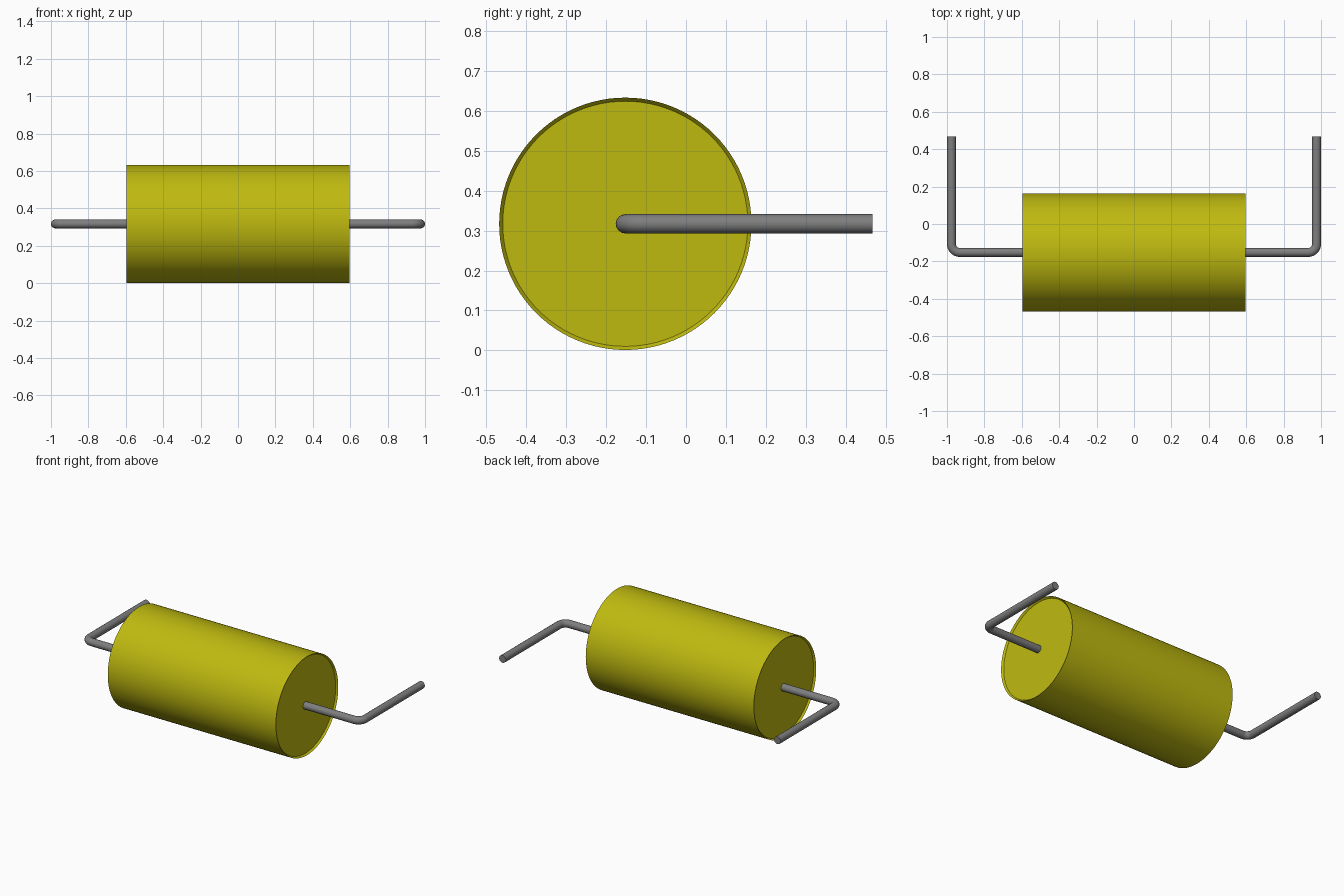
import bpy, bmesh, math
from mathutils import Matrix

if "Cube" in bpy.data.objects:
    bpy.data.objects.remove(bpy.data.objects["Cube"], do_unlink=True)

AXIS_Y, AXIS_Z = -0.152, 0.317      # centre line of body and leads
BODY_R, BODY_HALF = 0.316, 0.597
LEAD_R, BEND_R = 0.024, 0.045
LEAD_X, LEAD_END = 0.976, 0.467


def material(name, rgb):
    m = bpy.data.materials.new(name)
    m.use_nodes = True
    m.diffuse_color = (*rgb, 1)
    m.node_tree.nodes["Principled BSDF"].inputs["Base Color"].default_value = (*rgb, 1)
    return m


yellow = material("mustard yellow", (0.52, 0.49, 0.005))
grey = material("lead grey", (0.21, 0.21, 0.21))


def smooth(ob, angle=30):
    bpy.ops.object.select_all(action='DESELECT')
    ob.select_set(True)
    bpy.context.view_layer.objects.active = ob
    bpy.ops.object.shade_smooth_by_angle(angle=math.radians(angle))


# Body: cylinder along x with shallow dished ends
bm = bmesh.new()
bmesh.ops.create_cone(bm, cap_ends=True, segments=96, radius1=BODY_R, radius2=BODY_R,
                      depth=2 * BODY_HALF, matrix=Matrix.Rotation(math.pi / 2, 4, 'Y'))
caps = [f for f in bm.faces if len(f.verts) > 4]
bmesh.ops.inset_individual(bm, faces=caps, thickness=0.009, depth=-0.012)
mesh = bpy.data.meshes.new("body")
bm.to_mesh(mesh)
bm.free()
body = bpy.data.objects.new("body", mesh)
body.location = (0, AXIS_Y, AXIS_Z)
mesh.materials.append(yellow)
bpy.context.collection.objects.link(body)
smooth(body)


# Leads: round wire leaving the end, bending towards the back
def lead(name, side):
    path = [(BODY_HALF - 0.03, 0)]
    for i in range(11):
        a = math.radians(-90 + 9 * i)
        path.append((LEAD_X - BEND_R + BEND_R * math.cos(a), BEND_R + BEND_R * math.sin(a)))
    path.append((LEAD_X, LEAD_END - AXIS_Y))
    curve = bpy.data.curves.new(name, 'CURVE')
    curve.dimensions = '3D'
    curve.bevel_depth = LEAD_R
    curve.bevel_resolution = 6
    curve.use_fill_caps = True
    spline = curve.splines.new('POLY')
    spline.points.add(len(path) - 1)
    for p, (x, y) in zip(spline.points, path):
        p.co = (side * x, y, 0, 1)
    curve.materials.append(grey)
    ob = bpy.data.objects.new(name, curve)
    ob.location = (0, AXIS_Y, AXIS_Z)
    bpy.context.collection.objects.link(ob)
    bpy.ops.object.select_all(action='DESELECT')
    ob.select_set(True)
    bpy.context.view_layer.objects.active = ob
    bpy.ops.object.convert(target='MESH')
    smooth(bpy.context.view_layer.objects.active, 40)


lead("left_lead", 1)
lead("right_lead", -1)
